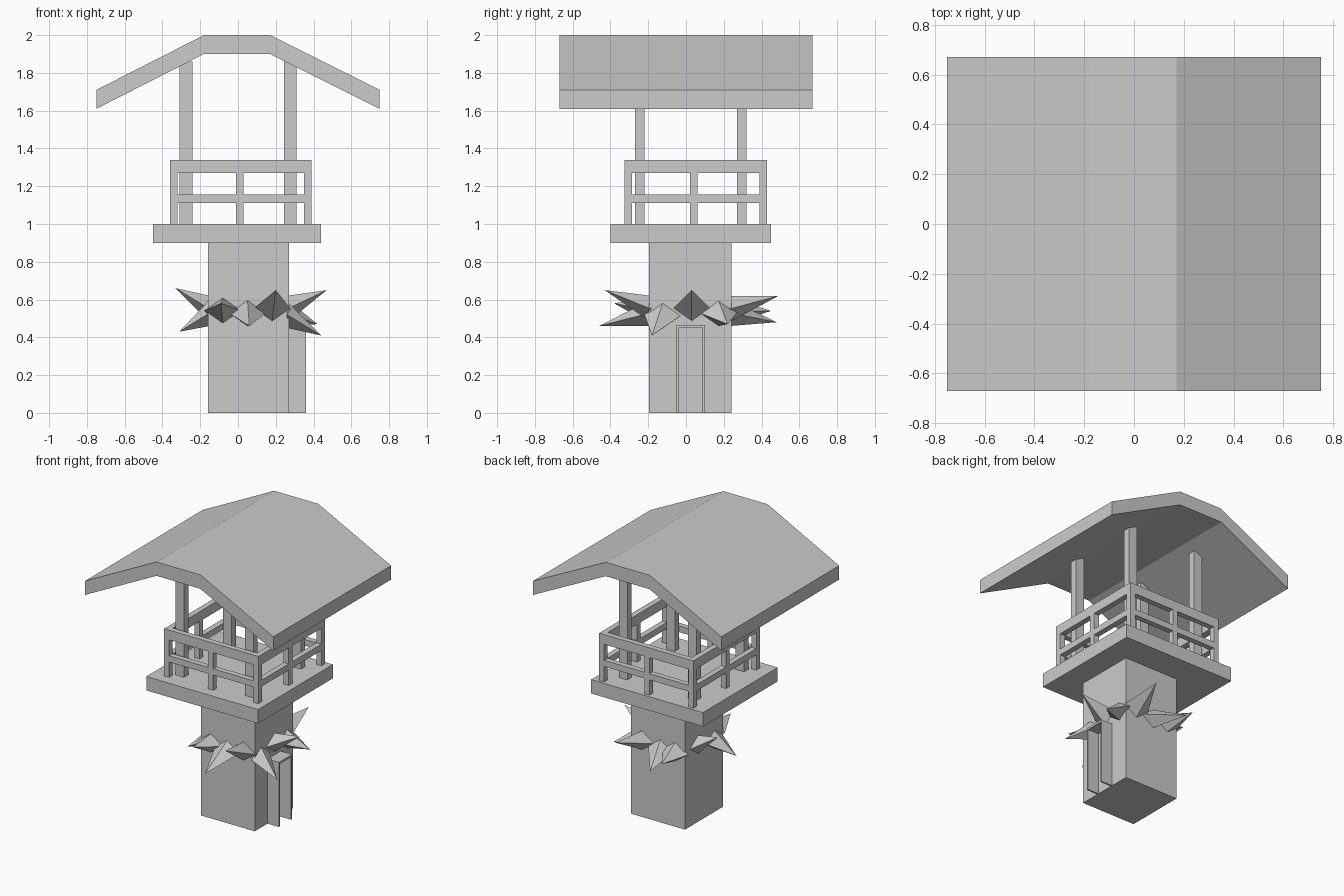
import bpy

if "Cube" in bpy.data.objects:
    bpy.data.objects.remove(bpy.data.objects["Cube"])


def mesh(name, verts, faces):
    me = bpy.data.meshes.new(name)
    me.from_pydata(verts, [], faces)
    me.update()
    ob = bpy.data.objects.new(name, me)
    bpy.context.collection.objects.link(ob)
    return ob


def box(name, x0, x1, y0, y1, z0, z1):
    v = [(x, y, z) for z in (z0, z1) for x, y in ((x0, y0), (x1, y0), (x1, y1), (x0, y1))]
    return mesh(name, v, [(3, 2, 1, 0), (4, 5, 6, 7), (0, 1, 5, 4),
                          (1, 2, 6, 5), (2, 3, 7, 6), (3, 0, 4, 7)])


# Bent roof slab: profile extruded along y
top = [(-0.75, 1.71), (-0.18, 2.0), (0.17, 2.0), (0.75, 1.71)]
prof = top + [(x, z - 0.1) for x, z in reversed(top)]
n = len(prof)
verts = [(x, y, z) for y in (-0.67, 0.67) for x, z in prof]
faces = [(i, i + n, (i + 1) % n + n, (i + 1) % n) for i in range(n)]
for i in range(3):
    q = (i, i + 1, n - 2 - i, n - 1 - i)
    faces += [q, tuple(k + n for k in reversed(q))]
mesh("roof", verts, faces)

# Trunk and platform
box("trunk", -0.16, 0.27, -0.195, 0.24, 0, 0.92)
box("platform", -0.45, 0.44, -0.40, 0.45, 0.90, 1.0)

# Roof posts
for x in (-0.275, 0.277):
    for y in (-0.245, 0.295):
        box("roof_post", x - 0.034, x + 0.034, y - 0.025, y + 0.025, 0.99, 1.86)

# Railing: balusters at corners and mid sides, two rails per side
X, Y, w = (-0.34, 0.01, 0.37), (-0.305, 0.04, 0.41), 0.02
for i, x in enumerate(X):
    for j, y in enumerate(Y):
        if (i, j) != (1, 1):
            box("baluster", x - w, x + w, y - w, y + w, 0.99, 1.30)
for z0, z1 in ((1.11, 1.155), (1.27, 1.34)):
    for y in (Y[0], Y[2]):
        box("rail_along_x", X[0] - w, X[2] + w, y - w, y + w, z0, z1)
    for x in (X[0], X[2]):
        box("rail_along_y", x - w, x + w, Y[0] + w, Y[2] - w, z0, z1)

# Open door surround on the right side of the trunk
for y in (-0.05, 0.088):
    box("door_jamb", 0.26, 0.36, y, y + 0.012, 0, 0.46)
box("door_lintel", 0.26, 0.36, -0.05, 0.10, 0.45, 0.465)


# Ring of spikes: four-sided pyramids rooted in a trunk face
def spike(side, centre, tip, z, half=0.1):
    tall = 0.07
    if side in "xX":
        f = 0.26 if side == "X" else -0.15
        base = [(f, centre - half, z), (f, centre, z - tall), (f, centre + half, z), (f, centre, z + tall)]
    else:
        f = 0.23 if side == "Y" else -0.185
        base = [(centre - half, f, z), (centre, f, z - tall), (centre + half, f, z), (centre, f, z + tall)]
    faces = [(0, 1, 4), (1, 2, 4), (2, 3, 4), (3, 0, 4), (3, 2, 1, 0)]
    if side in "xY":
        faces = [tuple(reversed(q)) for q in faces]
    mesh("spike", base + [tip], faces)


spike("X", 0.03, (0.47, 0.03, 0.65), 0.55)
spike("X", -0.12, (0.44, -0.18, 0.41), 0.52)
spike("X", 0.17, (0.42, 0.22, 0.47), 0.53)
spike("x", 0.09, (-0.33, 0.11, 0.66), 0.55)
spike("x", -0.09, (-0.31, -0.13, 0.43), 0.53)
spike("y", 0.18, (0.20, -0.43, 0.65), 0.55)
spike("y", 0.05, (0.06, -0.46, 0.46), 0.53)
spike("y", -0.08, (-0.09, -0.38, 0.58), 0.54)
spike("Y", 0.18, (0.22, 0.49, 0.62), 0.55)
spike("Y", 0.04, (-0.05, 0.48, 0.48), 0.53)
spike("Y", -0.08, (-0.12, 0.45, 0.54), 0.54)
